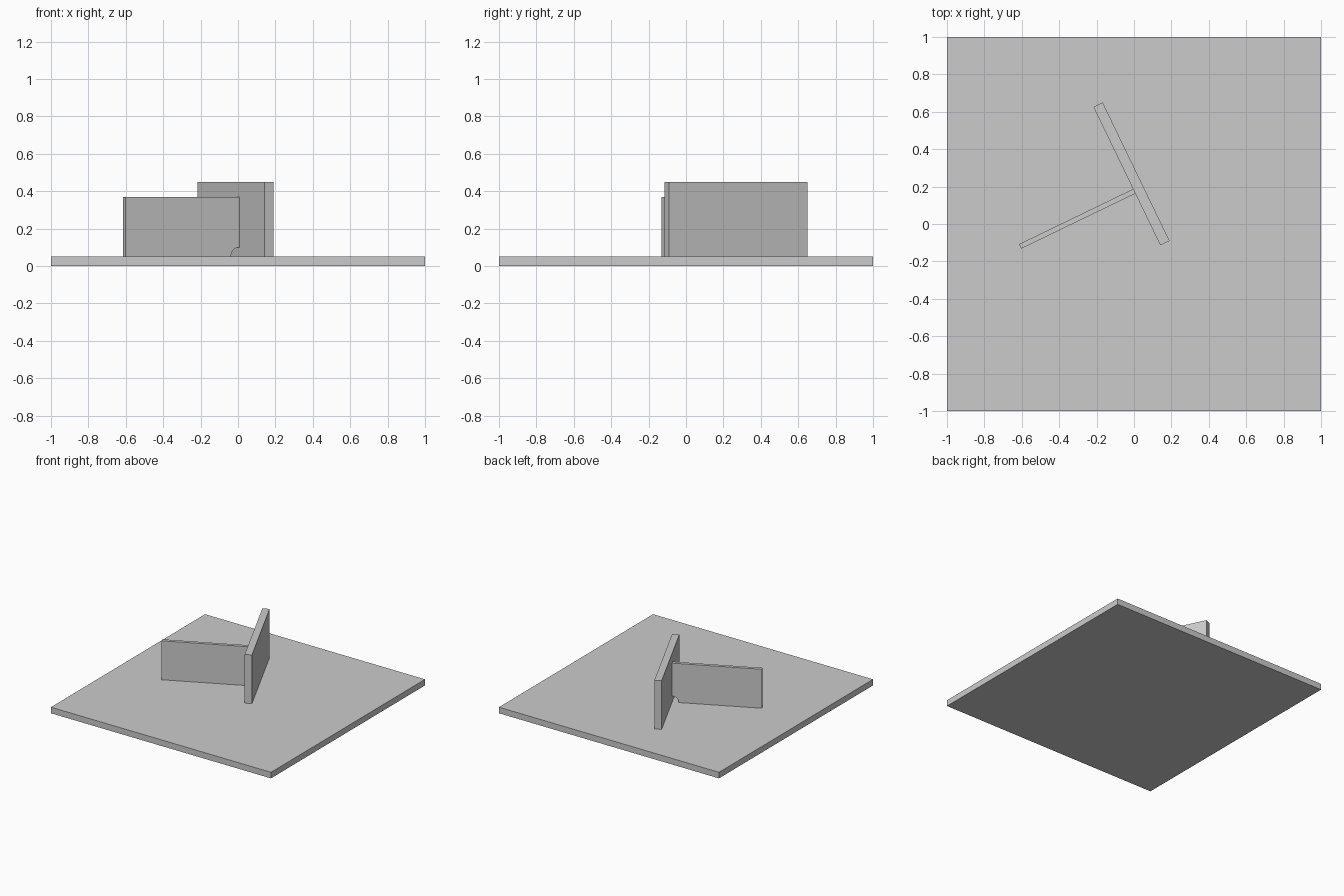
import bpy, bmesh
from math import sin, cos, pi, radians
from mathutils import Matrix

cube = bpy.data.objects.get("Cube")
if cube:
    bpy.data.objects.remove(cube, do_unlink=True)

GREY = (0.6, 0.6, 0.6, 1.0)
grey = bpy.data.materials.new("plain grey")
grey.use_nodes = True
grey.diffuse_color = GREY
grey.node_tree.nodes["Principled BSDF"].inputs["Base Color"].default_value = GREY


def plate(name, profile, y_min, y_max, turn=0.0):
    """Extrude an xz profile along y, then turn it about the z axis."""
    bm = bmesh.new()
    face = bm.faces.new([bm.verts.new((x, y_min, z)) for x, z in profile])
    grown = bmesh.ops.extrude_face_region(bm, geom=[face])["geom"]
    verts = [g for g in grown if isinstance(g, bmesh.types.BMVert)]
    bmesh.ops.translate(bm, verts=verts, vec=(0, y_max - y_min, 0))
    bmesh.ops.recalc_face_normals(bm, faces=bm.faces)
    bm.transform(Matrix.Rotation(turn, 4, "Z"))
    mesh = bpy.data.meshes.new(name)
    bm.to_mesh(mesh)
    bm.free()
    mesh.materials.append(grey)
    obj = bpy.data.objects.new(name, mesh)
    bpy.context.collection.objects.link(obj)
    return obj


def rectangle(x0, x1, z0, z1):
    return [(x0, z0), (x1, z0), (x1, z1), (x0, z1)]


FLOOR = 0.05
TURN = radians(25.8)
JOINT = 0.077   # where the thin web meets the tall plate

# Ground slab
plate("base_plate", rectangle(-1, 1, 0, FLOOR), -1, 1)

# Tall upright plate
plate("upright_plate", rectangle(JOINT, JOINT + 0.055, FLOOR, 0.45),
      -0.164, 0.658, TURN)

# Thin web with a quarter-round relief at its lower inner corner
RELIEF, STEPS = 0.05, 12
arc = [(JOINT - RELIEF * cos(pi / 2 * i / STEPS),
        FLOOR + RELIEF * sin(pi / 2 * i / STEPS)) for i in range(STEPS + 1)]
web = [(-0.6, FLOOR)] + arc + [(JOINT, 0.37), (-0.6, 0.37)]
plate("web_plate", web, 0.1435, 0.1705, TURN)
